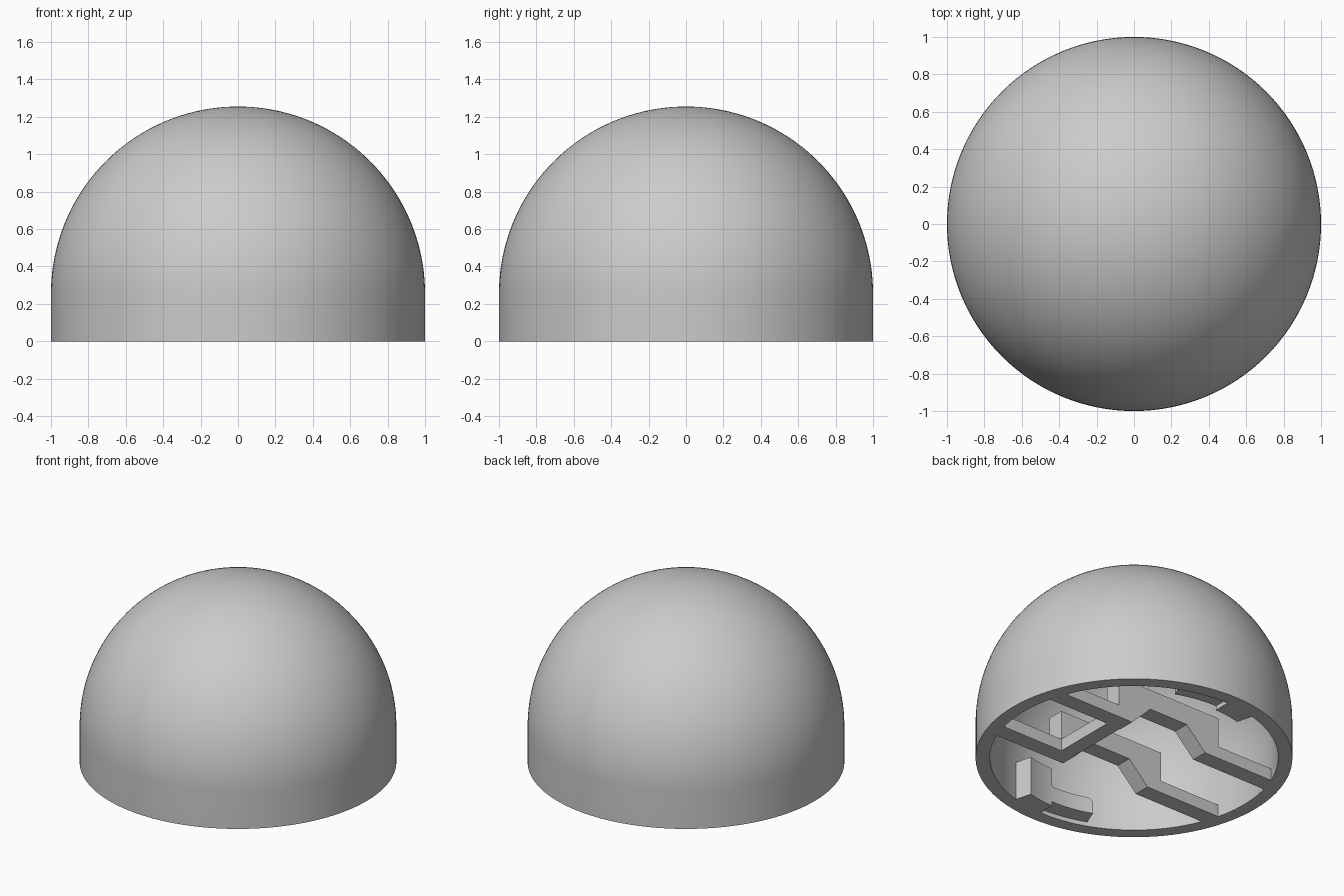
import bpy, bmesh, math

cube = bpy.data.objects.get("Cube")
if cube:
    bpy.data.objects.remove(cube)

BASE = 0.255      # height of the straight skirt
INNER = 0.91      # inside radius
LOW = 0.085       # thickness of the low rail ends and crossbar
TALL = 0.29       # height of the raised rail middle

grey = bpy.data.materials.new("light_grey")
grey.use_nodes = True
COLOUR = (0.6, 0.6, 0.6, 1)
grey.diffuse_color = COLOUR
grey.node_tree.nodes["Principled BSDF"].inputs["Base Color"].default_value = COLOUR


def finish(name, bm, smooth=False):
    bmesh.ops.remove_doubles(bm, verts=bm.verts, dist=1e-5)
    bmesh.ops.recalc_face_normals(bm, faces=bm.faces)
    mesh = bpy.data.meshes.new(name)
    bm.to_mesh(mesh)
    bm.free()
    mesh.materials.append(grey)
    obj = bpy.data.objects.new(name, mesh)
    bpy.context.collection.objects.link(obj)
    if smooth:
        bpy.ops.object.select_all(action='DESELECT')
        obj.select_set(True)
        bpy.context.view_layer.objects.active = obj
        bpy.ops.object.shade_smooth_by_angle(angle=math.radians(30))
    return obj


def slab(name, outline, y0, y1):
    """Side outline in (x, z), extruded from y0 to y1."""
    bm = bmesh.new()
    face = bm.faces.new([bm.verts.new((x, y0, z)) for x, z in outline])
    ext = bmesh.ops.extrude_face_region(bm, geom=[face])
    moved = [v for v in ext["geom"] if isinstance(v, bmesh.types.BMVert)]
    bmesh.ops.translate(bm, verts=moved, vec=(0, y1 - y0, 0))
    finish(name, bm)


# Hollow dome shell, turned from an open-bottomed profile
def quarter(radius, steps=40):
    angles = [math.pi / 2 * i / steps for i in range(steps + 1)]
    return [(radius * math.cos(a), 0, BASE + radius * math.sin(a)) for a in angles]


bm = bmesh.new()
path = [(INNER, 0, 0)] + quarter(INNER)
path = path[::-1] + [(1, 0, 0)] + quarter(1)
verts = [bm.verts.new(p) for p in path]
edges = [bm.edges.new(pair) for pair in zip(verts, verts[1:])]
bmesh.ops.spin(bm, geom=verts + edges, cent=(0, 0, 0), axis=(0, 0, 1),
               angle=2 * math.pi, steps=128, use_duplicate=False)
finish("dome_shell", bm, smooth=True)

# Two parallel rails: low ends, tall middle, sloped notch cut from below
half = [(0.15, 0.15), (0.30, 0), (0.89, 0), (0.89, LOW), (0.41, LOW), (0.41, TALL)]
rail = half + [(-x, z) for x, z in reversed(half)]
slab("front_rail", rail, -0.34, -0.225)
slab("back_rail", rail, 0.225, 0.34)

# Crossbar joining the rails on the left side
slab("crossbar", [(0.305, 0), (0.41, 0), (0.41, LOW), (0.305, LOW)], -0.23, 0.23)


# Curved locking lugs on the inner wall: tall block with a low rounded arm
def sector(name, start, end, low, high, rounded, turn):
    bm = bmesh.new()
    rings = []
    steps = 16
    corner = 0.04
    for i in range(steps + 1):
        t = 1 - (1 - i / steps) ** 2
        a = math.radians(start + (end - start) * t)
        left = abs(math.radians(end) - a) * 0.8
        cut = 0
        if rounded and left < corner:
            cut = corner - math.sqrt(max(0, corner ** 2 - (corner - left) ** 2))
        ring = [bm.verts.new((r * math.cos(a), r * math.sin(a), z))
                for r, z in ((0.795, low), (0.93, low),
                             (0.93, high - cut), (0.795, high - cut))]
        rings.append(ring)
    for a, b in zip(rings, rings[1:]):
        for k in range(4):
            n = (k + 1) % 4
            bm.faces.new((a[k], a[n], b[n], b[k]))
    bm.faces.new(rings[0])
    bm.faces.new(rings[-1])
    finish(name, bm, smooth=True).rotation_euler.z = turn


for turn, name in ((-math.pi / 2, "front"), (math.pi / 2, "back")):
    sector(name + "_lug_block", 15, 0.5, 0, 0.27, False, turn)
    sector(name + "_lug_arm", 1, -21, 0.03, 0.14, True, turn)
